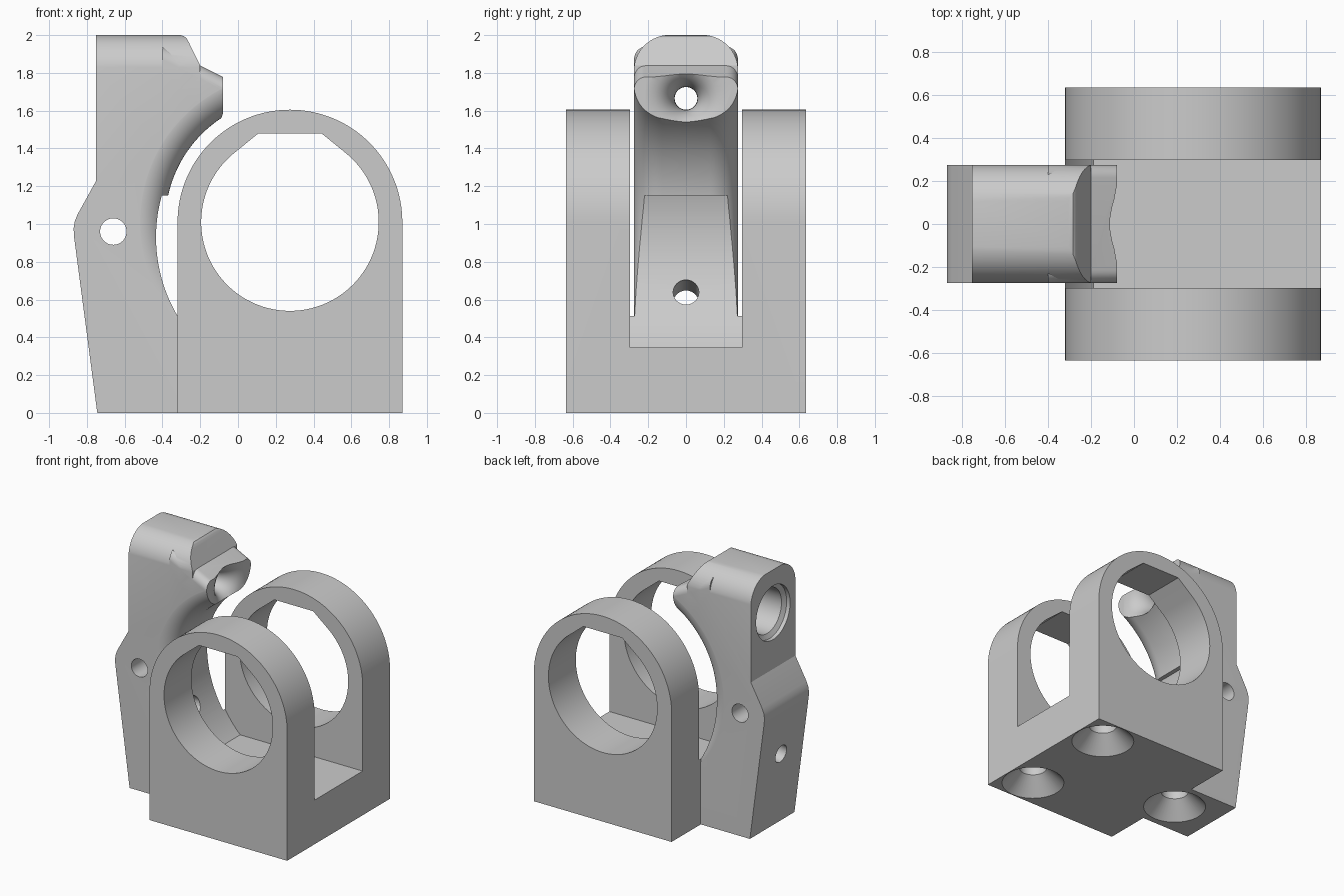
import bpy, bmesh
from math import pi, sin, cos, radians, hypot
from mathutils import Matrix, Vector

cube = bpy.data.objects.get("Cube")
if cube:
    bpy.data.objects.remove(cube, do_unlink=True)

grey = bpy.data.materials.new("plain grey")
grey.use_nodes = True
grey.diffuse_color = (0.6, 0.6, 0.6, 1)
grey.node_tree.nodes["Principled BSDF"].inputs["Base Color"].default_value = (0.6, 0.6, 0.6, 1)


def finish(name, bm):
    bmesh.ops.recalc_face_normals(bm, faces=bm.faces)
    mesh = bpy.data.meshes.new(name)
    bm.to_mesh(mesh)
    bm.free()
    mesh.materials.append(grey)
    obj = bpy.data.objects.new(name, mesh)
    bpy.context.collection.objects.link(obj)
    return obj


def arc(cx, cz, r, start, end, steps):
    angles = [radians(start + (end - start) * i / steps) for i in range(steps + 1)]
    return [(cx + r * cos(a), cz + r * sin(a)) for a in angles]


def prism(name, points, half, along="y", bevel_at=None, bevel=0):
    """Extrude an outline symmetrically along x or y, optionally rounding one pair of edges."""
    bm = bmesh.new()

    def place(u, v, d):
        return (u, d, v) if along == "y" else (d, u, v)
    low = [bm.verts.new(place(u, v, -half)) for u, v in points]
    high = [bm.verts.new(place(u, v, half)) for u, v in points]
    bm.faces.new(low)
    bm.faces.new(high)
    for i in range(len(points)):
        j = (i + 1) % len(points)
        bm.faces.new((low[i], low[j], high[j], high[i]))
    bmesh.ops.recalc_face_normals(bm, faces=bm.faces)
    if bevel_at:
        edges = []
        for e in bm.edges:
            mid = (e.verts[0].co + e.verts[1].co) / 2
            if abs(mid.y) > half * 0.9 and hypot(mid.x - bevel_at[0], mid.z - bevel_at[1]) < 0.02:
                edges.append(e)
        bmesh.ops.bevel(bm, geom=edges, offset=bevel, segments=8, profile=0.5, affect="EDGES")
    return finish(name, bm)


def lathe(name, profile, origin, axis, steps=64, closed=False):
    """Turn a (radius, distance) profile about an axis."""
    bm = bmesh.new()
    verts = [bm.verts.new((r, 0, h)) for r, h in profile]
    pairs = list(zip(verts, verts[1:]))
    if closed:
        pairs.append((verts[-1], verts[0]))
    edges = [bm.edges.new(p) for p in pairs]
    bmesh.ops.spin(bm, geom=verts + edges, cent=(0, 0, 0), axis=(0, 0, 1),
                   angle=2 * pi, steps=steps, use_duplicate=False)
    bmesh.ops.remove_doubles(bm, verts=bm.verts, dist=0.0001)
    turn = Vector((0, 0, 1)).rotation_difference(Vector(axis)).to_matrix().to_4x4()
    bmesh.ops.transform(bm, matrix=Matrix.Translation(origin) @ turn, verts=bm.verts)
    return finish(name, bm)


def combine(obj, other, operation):
    mod = obj.modifiers.new("combine", "BOOLEAN")
    mod.operation = operation
    mod.solver = "EXACT"
    mod.object = other
    bpy.context.view_layer.objects.active = obj
    bpy.ops.object.modifier_apply(modifier=mod.name)
    bpy.data.objects.remove(other, do_unlink=True)


def drill(obj, r, origin, axis, length):
    combine(obj, lathe("drill", [(0, 0), (r, 0), (r, length), (0, length)], origin, axis, 48), "DIFFERENCE")


CX, CZ = 0.275, 1.01     # centre of the round openings
SLOT = 0.297             # half width of the slot
ARM = 0.275              # half width of the arm

# Arched cradle
body = prism("clamp_bracket", [(-0.32, 0), (0.87, 0)] + arc(CX, CZ, 0.595, 0, 180, 64), 0.635)

# Round opening with a flat roof
opening = arc(CX, CZ, 0.47, 130, 410, 80) + [(0.442, 1.48), (0.108, 1.48)]
combine(body, prism("opening_cutter", opening, 1), "DIFFERENCE")

# Rough slot between the two arches
rough = [(1.2, 0.4), (-0.1, 0.4), (-0.3, 0.58), (-0.6, 0.6), (-0.6, 2.2), (1.2, 2.2)]
combine(body, prism("rough_slot_cutter", rough, SLOT), "DIFFERENCE")

# Upright arm with a rounded crown
arm_outline = [(-0.745, 0), (-0.2, 0), (-0.2, 1.838),
               (-0.262, 1.965), (-0.272, 1.982), (-0.285, 1.994), (-0.305, 2),
               (-0.753, 2), (-0.753, 1.225), (-0.85, 1.05),
               (-0.864, 1.015), (-0.87, 0.98), (-0.869, 0.94)]
arm = prism("arm", arm_outline, ARM)
crown = [(-0.276, -0.1), (0.276, -0.1)] + arc(0.086, 1.811, 0.19, 0, 90, 16) + arc(-0.086, 1.811, 0.19, 90, 180, 16)
combine(arm, prism("crown_shape", crown, 2, along="x"), "INTERSECT")

# Nose reaching over the cradle
nose_outline = [(-0.08, 1.3), (-0.08, 1.778), (-0.4, 1.938), (-0.4, 1.3)]
combine(arm, prism("nose", nose_outline, ARM, bevel_at=(-0.24, 1.858), bevel=0.06), "UNION")

# Concave inner side with rounded borders
W, F = ARM + 0.001, 0.15
ring = arc(0.66 + F, W - F, F, 90, 180, 12) + arc(0.66 + F, F - W, F, 180, 270, 12) + [(1.7, -W), (1.7, W)]
combine(arm, lathe("inner_sweep", ring, (CX, 0, CZ), (0, 1, 0), 144, closed=True), "INTERSECT")
combine(body, arm, "UNION")

# Flat slot floor that curves up into the arm
floor_curve = arc(0.386, 0.93, 0.82, 225.5, 164.4, 40)
combine(body, prism("floor_cutter", [(1.2, 0.345)] + floor_curve + [(1.2, 1.15)], SLOT), "DIFFERENCE")

# Flared nose hole and the recess behind it
flare = [(0, 0.1), (0.3, 0.1), (0.3, 0.02), (0.21, 0), (0.165, -0.012), (0.135, -0.028), (0.11, -0.05),
         (0.088, -0.08), (0.072, -0.115), (0.062, -0.16), (0.06, -0.2), (0.06, -0.5), (0, -0.5)]
combine(body, lathe("flare_cutter", flare, (-0.08, 0, 1.665), (1, 0, 0)), "DIFFERENCE")
recess = [(0, -0.1), (0.21, -0.1), (0.21, 0.03), (0.175, 0.05), (0.175, 0.32), (0, 0.32)]
combine(body, lathe("recess_cutter", recess, (-0.753, 0, 1.665), (1, 0, 0)), "DIFFERENCE")

# Cross holes in the arm
drill(body, 0.07, (-0.66, -0.5, 0.96), (0, 1, 0), 1)
drill(body, 0.068, (-1.0, 0, 0.557), (0.99, 0, 0.13), 0.8)

# Countersunk screw holes underneath
for x, y, depth in ((0.635, 0.4, 0.4), (0.635, -0.4, 0.4), (-0.39, 0, 0.3)):
    sink = [(0, -0.1), (0.228, -0.1), (0.228, 0), (0.1, 0.125), (0.1, depth), (0, depth)]
    combine(body, lathe("countersink", sink, (x, y, 0), (0, 0, 1), 48), "DIFFERENCE")

# Smooth curved faces, crisp edges
bpy.ops.object.select_all(action="DESELECT")
body.select_set(True)
bpy.context.view_layer.objects.active = body
bpy.ops.object.shade_smooth_by_angle(angle=radians(25))
